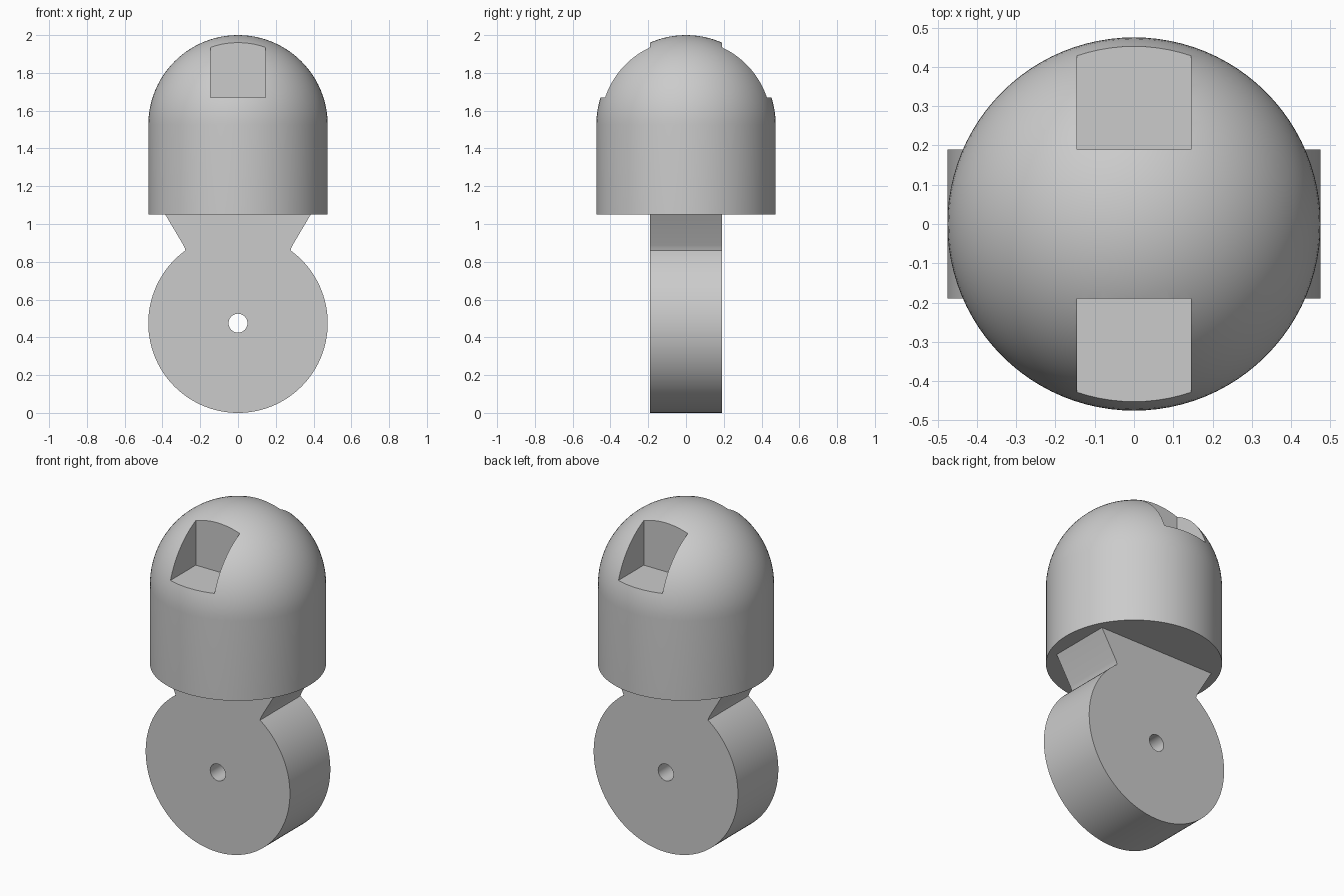
import bpy, bmesh, math

if "Cube" in bpy.data.objects:
    bpy.data.objects.remove(bpy.data.objects["Cube"])

R = 0.475           # shared radius of dome and disc
HALF = 0.19         # half thickness of the disc
BASE, SPRING = 1.05, 1.525

grey = bpy.data.materials.new("plain grey")
grey.use_nodes = True
grey.diffuse_color = (0.6, 0.6, 0.6, 1)
grey.node_tree.nodes["Principled BSDF"].inputs["Base Color"].default_value = (0.6, 0.6, 0.6, 1)


def finish(name, bm):
    bmesh.ops.recalc_face_normals(bm, faces=bm.faces)
    mesh = bpy.data.meshes.new(name)
    bm.to_mesh(mesh)
    bm.free()
    mesh.materials.append(grey)
    obj = bpy.data.objects.new(name, mesh)
    bpy.context.collection.objects.link(obj)
    return obj


def activate(obj):
    bpy.ops.object.select_all(action='DESELECT')
    obj.select_set(True)
    bpy.context.view_layer.objects.active = obj


def cut(obj, cutter):
    activate(obj)
    mod = obj.modifiers.new("cut", 'BOOLEAN')
    mod.operation, mod.solver, mod.object = 'DIFFERENCE', 'EXACT', cutter
    bpy.ops.object.modifier_apply(modifier=mod.name)
    bpy.data.objects.remove(cutter)


def smooth(obj):
    activate(obj)
    bpy.ops.object.shade_smooth_by_angle(angle=math.radians(30))


# Domed head: a half profile turned around the vertical axis
bm = bmesh.new()
profile = [(0, BASE), (R, BASE)]
profile += [(R * math.cos(a), SPRING + R * math.sin(a))
            for a in (math.pi / 2 * i / 24 for i in range(25))]
verts = [bm.verts.new((x, 0, z)) for x, z in profile]
edges = [bm.edges.new(pair) for pair in zip(verts, verts[1:])]
bmesh.ops.spin(bm, geom=verts + edges, cent=(0, 0, 0), axis=(0, 0, 1),
               angle=2 * math.pi, steps=96)
bmesh.ops.remove_doubles(bm, verts=bm.verts, dist=1e-4)
dome = finish("domed_head", bm)

# Square notches in the front and back of the dome
for side in (-1, 1):
    bpy.ops.mesh.primitive_cube_add(size=1, location=(0, side * (HALF + 0.25), 1.67 + 0.25))
    notch = bpy.context.object
    notch.name = "notch_cutter"
    notch.hide_render = True
    notch.scale = (0.29, 0.5, 0.5)
    bpy.context.view_layer.update()
    cut(dome, notch)
smooth(dome)

# Disc with flared neck: one outline, extruded front to back
neck = [(0.282, 0.872), (0.289, 0.888), (0.385, BASE)]
start = math.asin(0.385 / R)
sweep = math.pi + 2 * start
arc = [(R * math.cos(a), R + R * math.sin(a))
       for a in (start - sweep * i / 96 for i in range(97))]
outline = neck[::-1] + arc + [(-x, z) for x, z in neck]
bm = bmesh.new()
face = bm.faces.new([bm.verts.new((x, -HALF, z)) for x, z in outline])
sweep_geom = bmesh.ops.extrude_face_region(bm, geom=[face], use_keep_orig=True)
bmesh.ops.translate(bm, vec=(0, 2 * HALF, 0),
                    verts=[v for v in sweep_geom["geom"] if isinstance(v, bmesh.types.BMVert)])
disc = finish("disc_and_neck", bm)

# Pivot hole through the disc
bpy.ops.mesh.primitive_cylinder_add(vertices=32, radius=0.05, depth=1,
                                    location=(0, 0, R), rotation=(math.pi / 2, 0, 0))
hole = bpy.context.object
hole.name = "hole_cutter"
hole.hide_render = True
cut(disc, hole)
smooth(disc)
